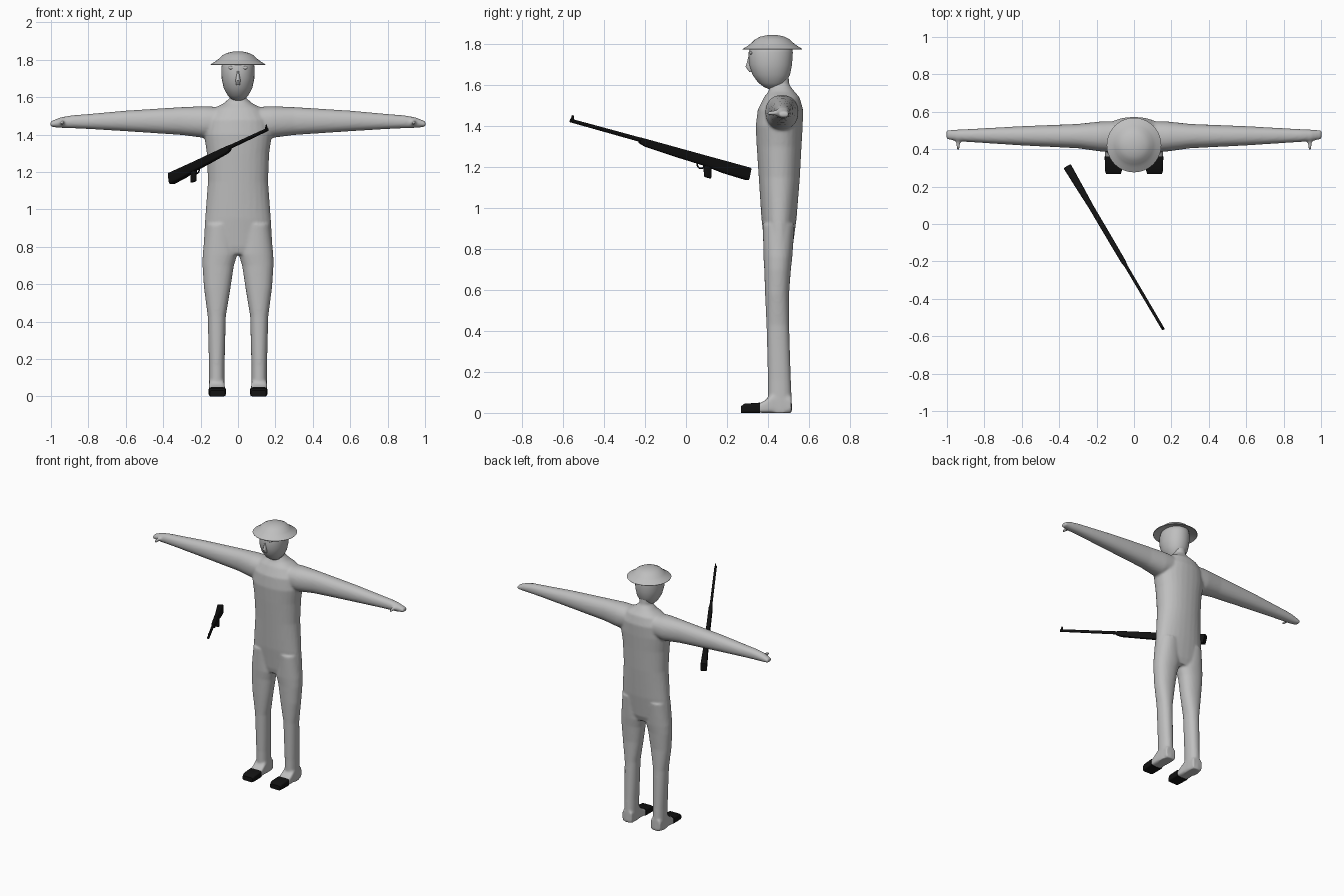
import bpy, bmesh, math
from mathutils import Matrix, Vector

if "Cube" in bpy.data.objects:
    bpy.data.objects.remove(bpy.data.objects["Cube"])


def material(name, v):
    m = bpy.data.materials.new(name)
    m.diffuse_color = (v, v, v, 1)
    m.use_nodes = True
    m.node_tree.nodes["Principled BSDF"].inputs["Base Color"].default_value = m.diffuse_color
    return m


GREY = material("plain grey", 0.52)
BLACK = material("near black", 0.006)


def loft(bm, axis, rings, p=2.2, n=28, side=1):
    """Skin rounded sections (t, u0, u1, v0, v1) along an axis; side=-1 mirrors x."""
    loops = []
    for t, u0, u1, v0, v1 in rings:
        loop = []
        for i in range(n):
            a = 2 * math.pi * (i + 0.5) / n
            c, s = math.cos(a), math.sin(a)
            u = (u0 + u1) / 2 + (u1 - u0) / 2 * math.copysign(abs(c) ** (2 / p), c)
            v = (v0 + v1) / 2 + (v1 - v0) / 2 * math.copysign(abs(s) ** (2 / p), s)
            x, y, z = {"x": (t, u, v), "y": (u, t, v), "z": (u, v, t)}[axis]
            loop.append(bm.verts.new((x * side, y, z)))
        loops.append(loop)
    for a, b in zip(loops, loops[1:]):
        for i in range(n):
            j = (i + 1) % n
            bm.faces.new((a[i], a[j], b[j], b[i]))
    bm.faces.new(loops[0])
    bm.faces.new(loops[-1])


def finish(bm, name, mat, matrix=None, angle=40):
    bmesh.ops.recalc_face_normals(bm, faces=bm.faces)
    me = bpy.data.meshes.new(name)
    bm.to_mesh(me)
    bm.free()
    me.materials.append(mat)
    ob = bpy.data.objects.new(name, me)
    bpy.context.collection.objects.link(ob)
    if matrix:
        ob.matrix_world = matrix
    bpy.ops.object.select_all(action="DESELECT")
    ob.select_set(True)
    bpy.context.view_layer.objects.active = ob
    bpy.ops.object.shade_smooth_by_angle(angle=math.radians(angle))
    return ob


# Body: torso, legs, feet and arms blended into one skin
bm = bmesh.new()
torso = [(0.76, .172, .395, .505), (0.80, .185, .385, .52), (0.95, .176, .368, .54),
         (1.15, .161, .355, .556), (1.30, .167, .345, .564), (1.40, .182, .34, .57),
         (1.48, .172, .35, .572), (1.54, .13, .38, .555), (1.568, .075, .402, .53),
         (1.60, .04, .412, .505), (1.66, .04, .415, .50)]
loft(bm, "z", [(z, -r, r, f, b) for z, r, f, b in torso])
for s in (1, -1):
    loft(bm, "z", [(.92, .02, .172, .375, .53), (.76, .003, .189, .378, .519),
                   (.70, .022, .19, .382, .512), (.58, .04, .182, .386, .503),
                   (.43, .065, .162, .393, .503), (.16, .072, .155, .40, .512),
                   (.0, .072, .155, .40, .519)], side=s)
    loft(bm, "y", [(.515, .075, .152, 0, .08), (.42, .071, .156, 0, .09),
                   (.385, .069, .156, 0, .06), (.352, .069, .154, 0, .044)], p=5, side=s)
    loft(bm, "x", [(.06, .385, .55, 1.40, 1.545), (.18, .388, .548, 1.382, 1.552),
                   (.30, .405, .535, 1.398, 1.547), (.60, .42, .523, 1.418, 1.528),
                   (.80, .433, .512, 1.43, 1.51), (.89, .439, .507, 1.434, 1.503),
                   (.95, .444, .504, 1.436, 1.492), (1.003, .454, .502, 1.442, 1.47)], side=s)
    # thumb
    loft(bm, "y", [(.46, .92, .955, 1.45, 1.48), (.43, .928, .952, 1.453, 1.477),
                   (.395, .933, .949, 1.453, 1.471)], n=12, side=s)
body = finish(bm, "body", GREY)
remesh = body.modifiers.new("blend", "REMESH")
remesh.mode = "VOXEL"
remesh.voxel_size = 0.008
remesh.use_smooth_shade = True
soften = body.modifiers.new("soften", "SMOOTH")
soften.factor = 0.5
soften.iterations = 5

# Dark toe caps
for s, label in ((1, "left"), (-1, "right")):
    bm = bmesh.new()
    loft(bm, "y", [(.362, .065, .157, 0, .05), (.285, .065, .155, 0, .045),
                   (.268, .07, .15, 0, .032)], p=6, side=s)
    finish(bm, label + "_toe_cap", BLACK)

# Head
bm = bmesh.new()
head = [(1.582, .015, .40, .44), (1.59, .036, .382, .462), (1.61, .056, .354, .486),
        (1.65, .077, .324, .508), (1.70, .088, .308, .518), (1.76, .089, .305, .522),
        (1.79, .083, .315, .517), (1.805, .06, .34, .49)]
loft(bm, "z", [(z, -r, r, f, b) for z, r, f, b in head], p=2.1, n=32)
finish(bm, "head", GREY, angle=70)

# Nose wedge
bm = bmesh.new()
loft(bm, "z", [(1.665, -.01, .01, .308, .33), (1.69, -.014, .014, .29, .33),
               (1.715, -.009, .009, .298, .33), (1.745, -.006, .006, .305, .33)], n=12)
finish(bm, "nose", GREY)

# Eyes
bm = bmesh.new()
for s in (1, -1):
    m = Matrix.Translation((s * .036, .318, 1.757)) @ Matrix.Diagonal((.016, .008, .009, 1))
    bmesh.ops.create_uvsphere(bm, u_segments=16, v_segments=8, radius=1, matrix=m)
finish(bm, "eyes", GREY)

# Wide-brimmed helmet, turned from a profile
bm = bmesh.new()
outline = [(0, 1.845), (.03, 1.843), (.06, 1.836), (.085, 1.823), (.103, 1.805),
           (.12, 1.792), (.146, 1.776), (.144, 1.773), (.115, 1.782), (.09, 1.79), (0, 1.80)]
vs = [bm.verts.new((r, 0, z)) for r, z in outline]
es = [bm.edges.new(pair) for pair in zip(vs, vs[1:])]
bmesh.ops.spin(bm, geom=vs + es, cent=(0, 0, 0), axis=(0, 0, 1),
               angle=2 * math.pi, steps=40)
bmesh.ops.remove_doubles(bm, verts=bm.verts, dist=0.0003)
finish(bm, "helmet", GREY, Matrix.Translation((0, .422, 0)))

# Rifle frame: local x runs from butt to muzzle, local z is up
tilt = math.radians(13.4)
flat = Vector((.513, -.87, 0)).normalized()
up = Vector((0, 0, 1))
ax = flat * math.cos(tilt) + up * math.sin(tilt)
az = up * math.cos(tilt) - flat * math.sin(tilt)
ay = az.cross(ax)
frame = Matrix((ax, ay, az)).transposed().to_4x4()
frame.translation = (-.358, .31, 1.197)

bm = bmesh.new()
stock = [(0, .022, -.063, 0), (.14, .018, -.06, 0), (.25, .014, -.05, 0),
         (.40, .014, -.046, 0), (.60, .013, -.037, 0), (.635, .009, -.028, 0)]
loft(bm, "x", [(t, -w, w, a, b) for t, w, a, b in stock], p=5, n=20)
finish(bm, "rifle_stock", BLACK, frame)

bm = bmesh.new()
loft(bm, "x", [(.60, -.009, .009, -.022, 0), (1.04, -.008, .008, -.02, -.002)], p=2, n=16)
finish(bm, "rifle_barrel", BLACK, frame)

bm = bmesh.new()
loft(bm, "z", [(-.102, .203, .235, -.011, .011), (-.03, .215, .262, -.012, .012)], p=5, n=16)
finish(bm, "rifle_grip", BLACK, frame)

bm = bmesh.new()
loft(bm, "z", [(-.005, 1.022, 1.038, -.004, .004), (.016, 1.028, 1.038, -.003, .003)], p=6, n=8)
finish(bm, "rifle_front_sight", BLACK, frame)

# Trigger guard ring
bpy.ops.mesh.primitive_torus_add(major_radius=.022, minor_radius=.004,
                                 major_segments=20, minor_segments=8)
guard = bpy.context.object
guard.name = "trigger_guard"
guard.data.materials.append(BLACK)
guard.matrix_world = (frame @ Matrix.Translation((.272, 0, -.046))
                      @ Matrix.Rotation(math.pi / 2, 4, "X"))
bpy.ops.object.shade_smooth_by_angle(angle=math.radians(60))
